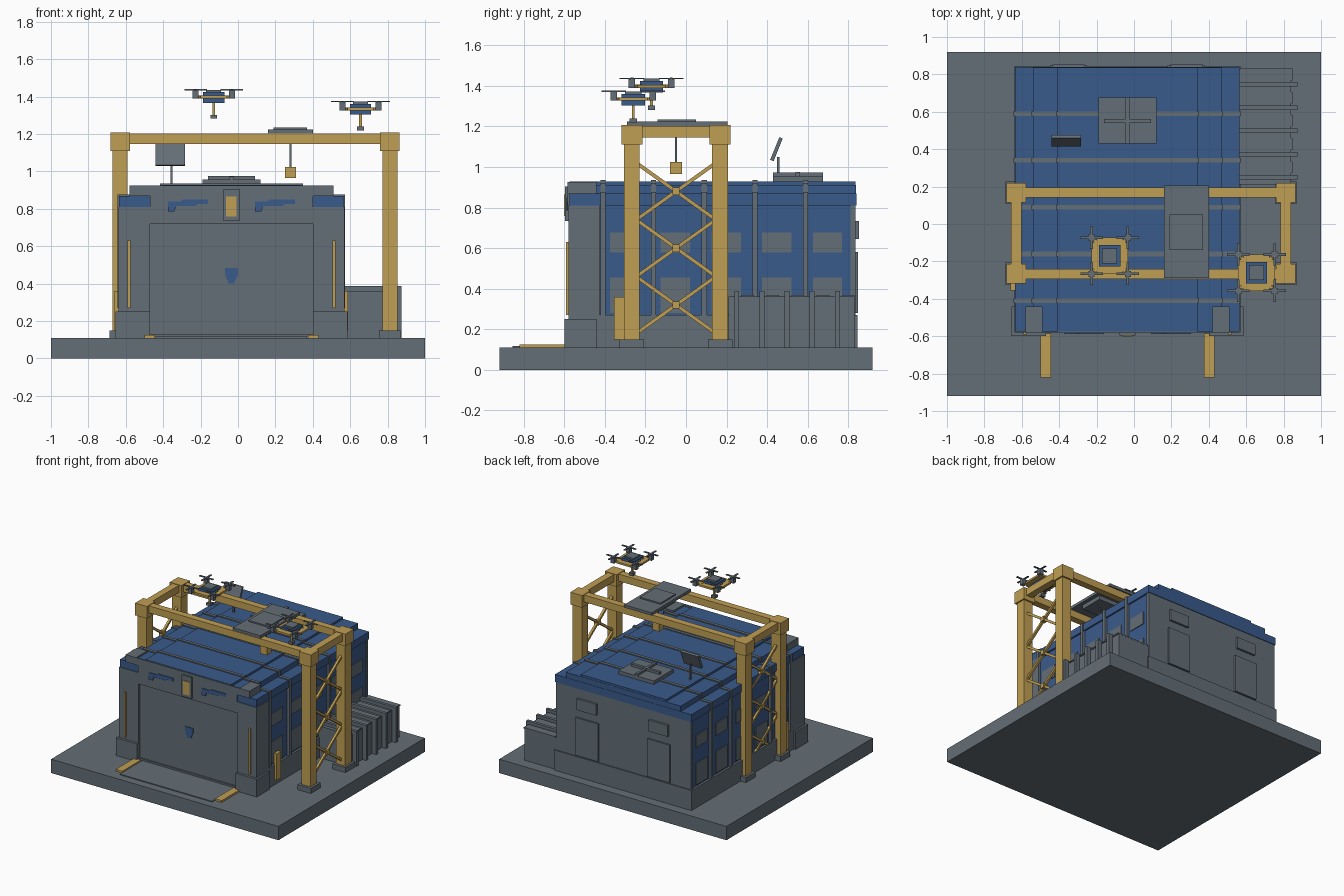
import bpy, bmesh, math
from mathutils import Vector

if "Cube" in bpy.data.objects:
    bpy.data.objects.remove(bpy.data.objects["Cube"], do_unlink=True)


def material(name, rgb):
    m = bpy.data.materials.new(name)
    m.use_nodes = True
    col = (*rgb, 1.0)
    m.diffuse_color = col
    bsdf = next(n for n in m.node_tree.nodes if n.type == 'BSDF_PRINCIPLED')
    bsdf.inputs["Base Color"].default_value = col
    return m


GREY = material("slate grey", (0.127, 0.156, 0.181))
BLUE = material("steel blue", (0.042, 0.103, 0.258))
YELLOW = material("ochre yellow", (0.53, 0.345, 0.088))


def finish(name, bm, mat):
    bmesh.ops.recalc_face_normals(bm, faces=bm.faces)
    me = bpy.data.meshes.new(name)
    bm.to_mesh(me)
    bm.free()
    me.materials.append(mat)
    ob = bpy.data.objects.new(name, me)
    bpy.context.collection.objects.link(ob)
    return ob


def box(name, mat, x0, x1, y0, y1, z0, z1):
    bm = bmesh.new()
    bmesh.ops.create_cube(bm, size=1)
    for v in bm.verts:
        v.co = Vector(((x0, x1)[v.co.x > 0], (y0, y1)[v.co.y > 0], (z0, z1)[v.co.z > 0]))
    return finish(name, bm, mat)


def prism(name, mat, pts, y0, y1):
    """Extrude an (x, z) outline along y."""
    bm = bmesh.new()
    f = bm.faces.new([bm.verts.new((x, y0, z)) for x, z in pts])
    ext = bmesh.ops.extrude_face_region(bm, geom=[f])
    bmesh.ops.translate(bm, vec=(0, y1 - y0, 0),
                        verts=[v for v in ext["geom"] if isinstance(v, bmesh.types.BMVert)])
    return finish(name, bm, mat)


def bar(name, mat, a, b, t):
    """Square bar between two points."""
    a, b = Vector(a), Vector(b)
    d = b - a
    bm = bmesh.new()
    bmesh.ops.create_cube(bm, size=1)
    bmesh.ops.scale(bm, vec=(t, t, d.length), verts=bm.verts)
    ob = finish(name, bm, mat)
    ob.location = (a + b) / 2
    ob.rotation_euler = d.to_track_quat('Z', 'Y').to_euler()
    return ob


C = -0.035      # building centre line


def mid(name, mat, half, *rest):
    return box(name, mat, C - half, C + half, *rest)


def pair(name, mat, h0, h1, *rest):
    box(name + "_left", mat, C + h0, C + h1, *rest)
    box(name + "_right", mat, C - h1, C - h0, *rest)


# ground slab, plinth and walls
box("ground_slab", GREY, -1, 1, -0.92, 0.92, 0, 0.11)
mid("plinth", GREY, 0.605, -0.44, 0.845, 0.11, 0.27)
mid("side_walls", BLUE, 0.588, -0.44, 0.82, 0.27, 0.81)
mid("back_wall", GREY, 0.595, 0.81, 0.835, 0.27, 0.81)

# stepped roof
mid("roof_lower", BLUE, 0.6, -0.575, 0.84, 0.81, 0.87)
mid("roof_middle", BLUE, 0.505, -0.575, 0.838, 0.87, 0.912)
mid("roof_upper", BLUE, 0.375, -0.575, 0.836, 0.912, 0.928)

# stepped ribs around the shell
for i in range(5):
    y = -0.41 + 0.25 * i
    outline = [(0.608, 0.27), (0.608, 0.876), (0.512, 0.876), (0.512, 0.92),
               (0.382, 0.92), (0.382, 0.935)]
    pts = [(C + x, z) for x, z in outline] + [(C - x, z) for x, z in reversed(outline)]
    prism(f"shell_rib_{i}", GREY, pts, y - 0.0125, y + 0.0125)
    # wall panels in each bay
    p = y + 0.035
    for row, (z0, z1) in {"upper": (0.578, 0.678), "lower": (0.28, 0.455)}.items():
        pair(f"wall_panel_{row}_{i}", GREY, 0.58, 0.594, p, p + 0.145, z0, z1)

# front portal
pair("portal_base", GREY, 0.435, 0.62, -0.6, -0.44, 0.11, 0.25)
pair("portal_pier", GREY, 0.435, 0.605, -0.58, -0.425, 0.25, 0.81)
mid("portal_header", GREY, 0.436, -0.58, -0.43, 0.72, 0.81)
mid("header_fascia", GREY, 0.435, -0.584, -0.574, 0.81, 0.87)
mid("top_fascia", GREY, 0.545, -0.584, -0.574, 0.868, 0.925)
pair("shoulder_block", GREY, 0.455, 0.545, -0.575, -0.44, 0.86, 0.925)
mid("main_door", GREY, 0.435, -0.562, -0.44, 0.13, 0.72)
mid("door_sill", GREY, 0.435, -0.575, -0.44, 0.11, 0.13)
pair("light_strip", YELLOW, 0.54, 0.555, -0.592, -0.57, 0.27, 0.63)
mid("lamp_housing", GREY, 0.042, -0.597, -0.57, 0.735, 0.905)
mid("lamp", YELLOW, 0.028, -0.602, -0.59, 0.758, 0.865)

# painted marks on the front
prism("door_mark", BLUE, [(C - 0.035, 0.485), (C + 0.035, 0.485), (C + 0.035, 0.45),
      (C + 0.015, 0.4), (C - 0.015, 0.4), (C - 0.035, 0.45)], -0.567, -0.56)
for i, x in enumerate((-0.375, 0.09)):
    prism(f"header_mark_{i}", BLUE, [(x, 0.785), (x + 0.035, 0.785), (x + 0.045, 0.815),
          (x + 0.15, 0.815), (x + 0.16, 0.825), (x + 0.215, 0.825), (x + 0.215, 0.85),
          (x + 0.08, 0.85), (x + 0.07, 0.84), (x, 0.84)], -0.589, -0.582)

# entrance ramp and guide strips
box("entrance_ramp", GREY, -0.44, 0.37, -0.855, -0.56, 0.11, 0.117)
pair("guide_strip", YELLOW, 0.408, 0.466, -0.82, -0.585, 0.11, 0.125)
pair("side_cabinet", YELLOW, 0.6, 0.624, -0.355, -0.3, 0.15, 0.36)

# rear service doors and vents
for i, x in enumerate((0.28, -0.35)):
    box(f"rear_door_{i}", GREY, x - 0.1, x + 0.1, 0.83, 0.848, 0.28, 0.58)
    box(f"rear_vent_{i}", GREY, x - 0.085, x + 0.085, 0.83, 0.853, 0.645, 0.735)

# roof pad with raised cross
box("roof_pad", GREY, -0.19, 0.12, 0.43, 0.675, 0.925, 0.956)
box("pad_cross_long", GREY, -0.16, 0.09, 0.54, 0.562, 0.956, 0.975)
box("pad_cross_short", GREY, C - 0.01, C + 0.01, 0.43, 0.675, 0.956, 0.973)

# tilted panel on a pole
box("panel_pole", GREY, -0.361, -0.349, 0.449, 0.461, 0.92, 1.05)
panel = box("tilted_panel", GREY, -0.078, 0.078, -0.009, 0.009, -0.06, 0.06)
panel.location = (-0.362, 0.446, 1.088)
panel.rotation_euler = (math.radians(-22), 0, 0)

# ribbed storage rack on the left flank
box("rack_body", GREY, 0.56, 0.84, 0.21, 0.83, 0.11, 0.362)
for i in range(5):
    y = 0.25 + 0.124 * i
    box(f"rack_fin_{i}", GREY, 0.56, 0.875, y - 0.012, y + 0.012, 0.11, 0.388)
    box(f"rack_lid_{i}", GREY, 0.57, 0.848, y + 0.022, y + 0.085, 0.36, 0.37)

# gantry legs, feet, caps and bracing
LEG_X = {"left": 0.812, "right": -0.63}
LEG_Y = {"front": -0.267, "back": 0.168}
for sx, x in LEG_X.items():
    for sy, y in LEG_Y.items():
        n = f"{sy}_{sx}"
        box("gantry_foot_" + n, GREY, x - 0.058, x + 0.058, y - 0.06, y + 0.06, 0.11, 0.15)
        box("gantry_leg_" + n, YELLOW, x - 0.04, x + 0.04, y - 0.039, y + 0.039, 0.15, 1.13)
        box("gantry_cap_" + n, YELLOW, x - 0.052, x + 0.052, y - 0.052, y + 0.052, 1.11, 1.207)
    box("gantry_end_beam_" + sx, YELLOW, x - 0.028, x + 0.028, -0.25, 0.15, 1.145, 1.203)
    for i in range(3):
        z = 0.32 + 0.28 * i
        for s in (-1, 1):
            bar(f"brace_{sx}_{i}_{'up' if s > 0 else 'down'}", YELLOW,
                (x, -0.245, z - 0.14 * s), (x, 0.147, z + 0.14 * s), 0.018)
        box(f"brace_joint_{sx}_{i}", YELLOW, x - 0.018, x + 0.018, -0.067, -0.031, z - 0.018, z + 0.018)
for sy, y in LEG_Y.items():
    box("gantry_beam_" + sy, YELLOW, -0.63, 0.812, y - 0.027, y + 0.027, 1.147, 1.203)

# trolley and hoist
box("trolley_plate", GREY, 0.16, 0.4, -0.29, 0.205, 1.203, 1.225)
box("trolley_motor", GREY, 0.19, 0.37, -0.14, 0.05, 1.17, 1.235)
box("hoist_cable", GREY, 0.275, 0.285, -0.055, -0.045, 1.02, 1.18)
box("hoist_block", YELLOW, 0.25, 0.31, -0.08, -0.02, 0.965, 1.025)


def drone(n, cx, cy, top):
    def part(name, mat, hx, hy, z0, z1, ox=0, oy=0):
        box(f"drone_{n}_{name}", mat, cx + ox - hx, cx + ox + hx,
            cy + oy - hy, cy + oy + hy, top + z0, top + z1)
    part("hull", BLUE, 0.057, 0.057, -0.073, -0.016)
    part("lid", GREY, 0.04, 0.04, -0.016, -0.004)
    part("frame_x", YELLOW, 0.098, 0.07, -0.05, -0.035)
    part("frame_y", YELLOW, 0.07, 0.098, -0.05, -0.035)
    part("camera_stem", YELLOW, 0.007, 0.007, -0.145, -0.073)
    part("camera", GREY, 0.018, 0.018, -0.158, -0.138)
    # four motors with crossed blades
    for i, (sx, sy) in enumerate(((1, 1), (1, -1), (-1, 1), (-1, -1))):
        ox, oy = 0.097 * sx, 0.097 * sy
        bar(f"drone_{n}_arm_{i}", YELLOW, (cx + ox * 0.5, cy + oy * 0.5, top - 0.042),
            (cx + ox, cy + oy, top - 0.042), 0.016)
        part(f"motor_{i}", GREY, 0.016, 0.016, -0.05, -0.006, ox, oy)
        part(f"blade_x_{i}", GREY, 0.06, 0.007, -0.006, 0, ox, oy)
        part(f"blade_y_{i}", GREY, 0.007, 0.06, -0.007, -0.001, ox, oy)


drone(1, -0.13, -0.17, 1.44)
drone(2, 0.655, -0.26, 1.377)
